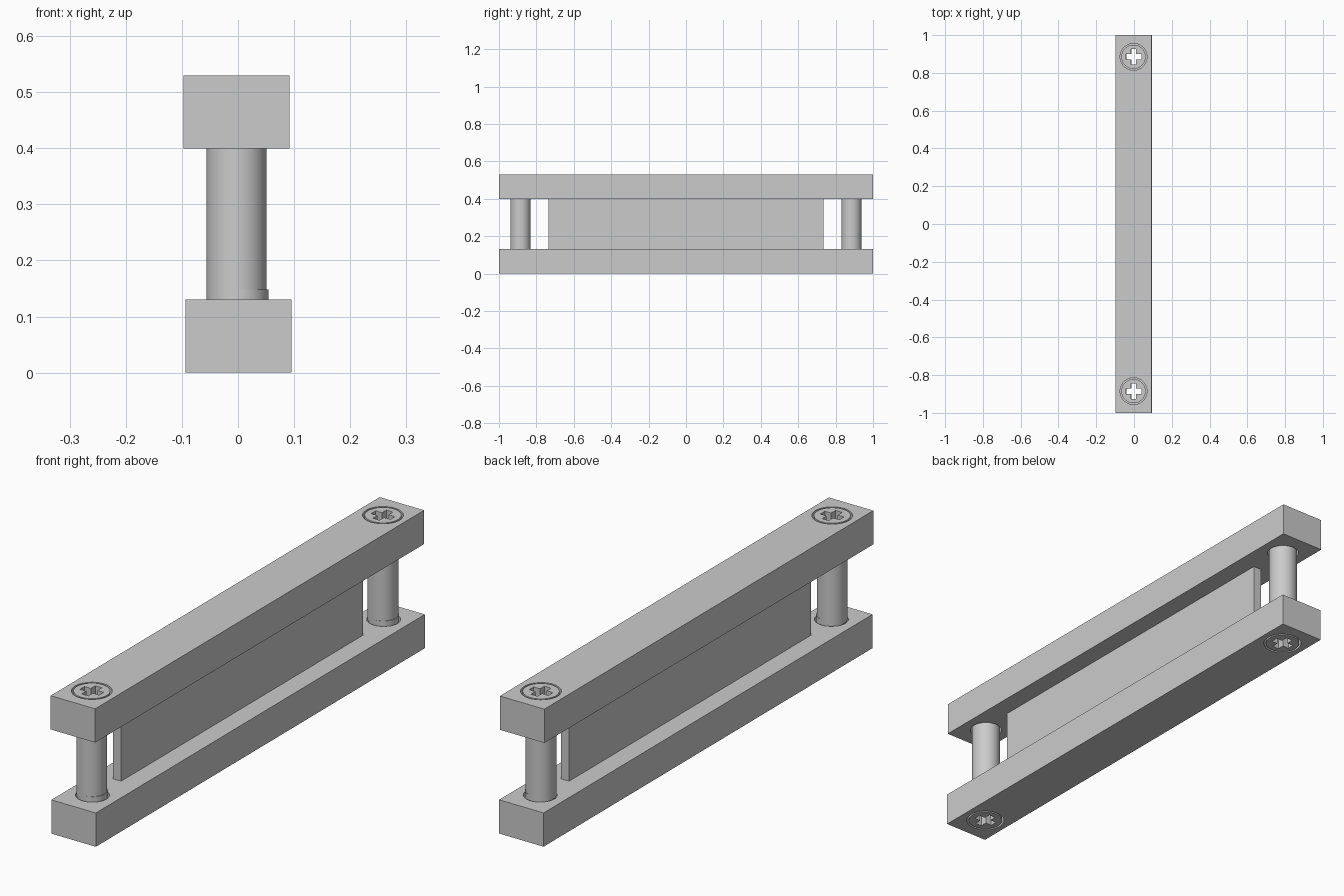
import bpy
import bmesh
import math

if "Cube" in bpy.data.objects:
    bpy.data.objects.remove(bpy.data.objects["Cube"])

grey = bpy.data.materials.new("light_grey")
grey.diffuse_color = (0.6, 0.6, 0.6, 1)
grey.use_nodes = True
grey.node_tree.nodes["Principled BSDF"].inputs["Base Color"].default_value = grey.diffuse_color

POST_Y = 0.885          # distance of the posts from the centre
HOLE_R, SINK_R, SINK_DEPTH = 0.059, 0.071, 0.05
SHANK_R, HEAD_R = 0.0535, 0.064


def finish(name, bm):
    bmesh.ops.recalc_face_normals(bm, faces=bm.faces[:])
    mesh = bpy.data.meshes.new(name)
    bm.to_mesh(mesh)
    bm.free()
    obj = bpy.data.objects.new(name, mesh)
    mesh.materials.append(grey)
    bpy.context.collection.objects.link(obj)
    return obj


def box(name, x, z0, z1, half_x, half_y):
    bm = bmesh.new()
    bmesh.ops.create_cube(bm, size=1)
    for v in bm.verts:
        v.co = (x + v.co.x * 2 * half_x, v.co.y * 2 * half_y,
                (z0 + z1) / 2 + v.co.z * (z1 - z0))
    return finish(name, bm)


def stepped_cylinder(name, x, y, rings, sides=64):
    """Closed solid of revolution through (radius, z) rings."""
    bm = bmesh.new()
    loops = [[bm.verts.new((x + r * math.cos(2 * math.pi * i / sides),
                            y + r * math.sin(2 * math.pi * i / sides), z))
              for i in range(sides)] for r, z in rings]
    for a, b in zip(loops, loops[1:]):
        for i in range(sides):
            j = (i + 1) % sides
            bm.faces.new((a[i], a[j], b[j], b[i]))
    bm.faces.new(loops[0])
    bm.faces.new(loops[-1])
    return finish(name, bm)


def cross_prism(name, x, y, z0, z1, length=0.041, width=0.014):
    """Plus-shaped prism used to cut the driver recess."""
    quarter = [(length, -width), (length, width), (width, width)]
    bm = bmesh.new()
    verts = []
    for q in range(4):
        c, s = [(1, 0), (0, 1), (-1, 0), (0, -1)][q]
        verts += [bm.verts.new((x + px * c - py * s, y + px * s + py * c, z0))
                  for px, py in quarter]
    face = bm.faces.new(verts)
    new = bmesh.ops.extrude_face_region(bm, geom=[face])["geom"]
    moved = [g for g in new if isinstance(g, bmesh.types.BMVert)]
    bmesh.ops.translate(bm, verts=moved, vec=(0, 0, z1 - z0))
    return finish(name, bm)


def cut(obj, cutter):
    mod = obj.modifiers.new("cut", 'BOOLEAN')
    mod.operation = 'DIFFERENCE'
    mod.solver = 'EXACT'
    mod.object = cutter
    bpy.context.view_layer.objects.active = obj
    bpy.ops.object.modifier_apply(modifier=mod.name)
    bpy.data.objects.remove(cutter)


def smooth(obj):
    bpy.ops.object.select_all(action='DESELECT')
    obj.select_set(True)
    bpy.context.view_layer.objects.active = obj
    bpy.ops.object.shade_smooth_by_angle(angle=math.radians(30))


# Centre plate between the two bars
box("centre_plate", 0, 0.13, 0.40, 0.017, 0.735)

# Each row: label, x centre, outer z, inner z, inner end of the post
for label, x, outer, inner, post_end in (
        ("top", -0.0025, 0.53, 0.40, 0.13),
        ("bottom", 0.0005, 0.0, 0.13, 0.148)):
    out = 1 if outer > inner else -1
    floor = outer - out * SINK_DEPTH

    # Bar with two counterbored holes
    bar = box(label + "_bar", x, min(outer, inner), max(outer, inner), 0.0945, 1.0)
    for y in (-POST_Y, POST_Y):
        cut(bar, stepped_cylinder("hole_cutter", x, y, [
            (HOLE_R, inner - out * 0.05), (HOLE_R, floor),
            (SINK_R, floor), (SINK_R, outer + out * 0.05)]))
    smooth(bar)

    # Posts with a screw head and a cross-shaped driver hole
    for side, y in (("front", -POST_Y), ("back", POST_Y)):
        post = stepped_cylinder(f"{label}_{side}_screw", x, y, [
            (SHANK_R, post_end), (SHANK_R, floor),
            (HEAD_R, floor), (HEAD_R, outer)])
        cut(post, cross_prism("cross_cutter", x, y, -0.1, 0.7))
        smooth(post)
